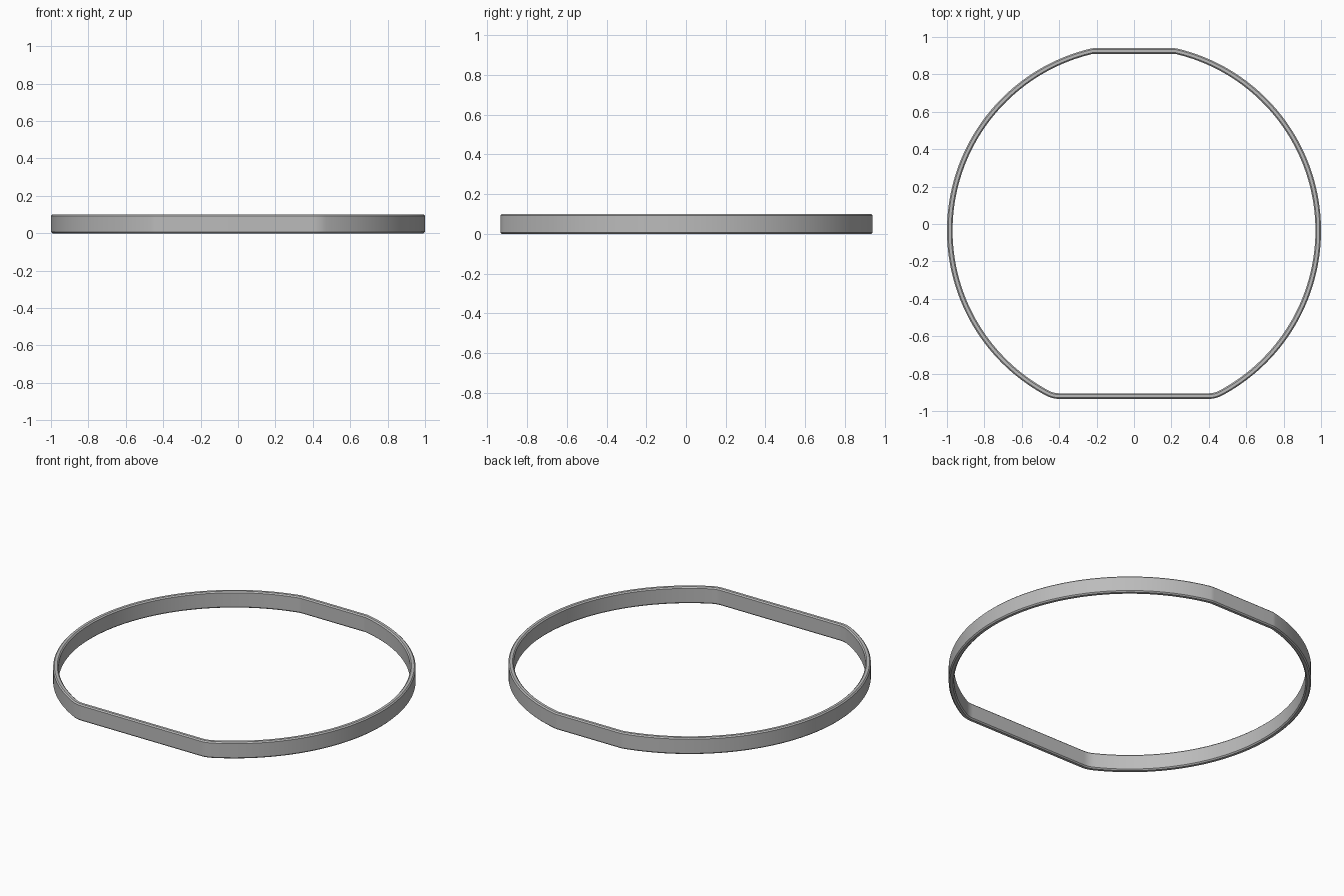
import bpy
import bmesh
import math
from mathutils import Vector

cube = bpy.data.objects.get("Cube")
if cube:
    bpy.data.objects.remove(cube)

RADIUS = 1.0
CENTER_Y = -0.035
WALL, HEIGHT, EDGE = 0.03, 0.10, 0.007


def corner(flat, fillet):
    """Fillet centre between the circle and a flat, and its angle on the circle."""
    y = flat - fillet
    x = math.sqrt((RADIUS - fillet) ** 2 - y * y)
    return Vector((x, y)), math.atan2(y, x)


def arc(center, radius, start, end, steps):
    """Points along an arc, each with its outward normal."""
    result = []
    for i in range(steps + 1):
        a = start + (end - start) * i / steps
        normal = Vector((math.cos(a), math.sin(a)))
        result.append((center + normal * radius, normal))
    return result


# Right half of the outline: front flat, fillet, big arc, fillet, back flat
front, back = (0.90, 0.15), (0.975, 0.10)
fc, fa = corner(*front)
fc.y, fa = -fc.y, -fa
bc, ba = corner(*back)
half = arc(fc, front[1], -math.pi / 2, fa, 8)
half += arc(Vector((0, 0)), RADIUS, fa, ba, 72)[1:-1]
half += arc(bc, back[1], ba, math.pi / 2, 4)
mirrored = [(Vector((-p.x, p.y)), Vector((-n.x, n.y))) for p, n in reversed(half)]
outline = half + mirrored

# Chamfered band section as (inset, height)
section = [(0, EDGE), (0, HEIGHT - EDGE), (EDGE, HEIGHT), (WALL - EDGE, HEIGHT),
           (WALL, HEIGHT - EDGE), (WALL, EDGE), (WALL - EDGE, 0), (EDGE, 0)]

# Sweep the section around the outline
bm = bmesh.new()
rings = []
for p, n in outline:
    ring = []
    for inset, z in section:
        q = p - n * inset
        ring.append(bm.verts.new((q.x, q.y + CENTER_Y, z)))
    rings.append(ring)
for i, ring in enumerate(rings):
    following = rings[(i + 1) % len(rings)]
    for j in range(len(section)):
        k = (j + 1) % len(section)
        bm.faces.new((ring[j], following[j], following[k], ring[k]))
bmesh.ops.recalc_face_normals(bm, faces=bm.faces)
mesh = bpy.data.meshes.new("band_ring")
bm.to_mesh(mesh)
bm.free()

# Plain grey material
grey = bpy.data.materials.new("grey")
grey.use_nodes = True
color = (0.5, 0.5, 0.5, 1)
grey.diffuse_color = color
grey.node_tree.nodes["Principled BSDF"].inputs["Base Color"].default_value = color
mesh.materials.append(grey)

band = bpy.data.objects.new("band_ring", mesh)
bpy.context.collection.objects.link(band)
bpy.context.view_layer.objects.active = band
band.select_set(True)
bpy.ops.object.shade_smooth_by_angle(angle=math.radians(30))
